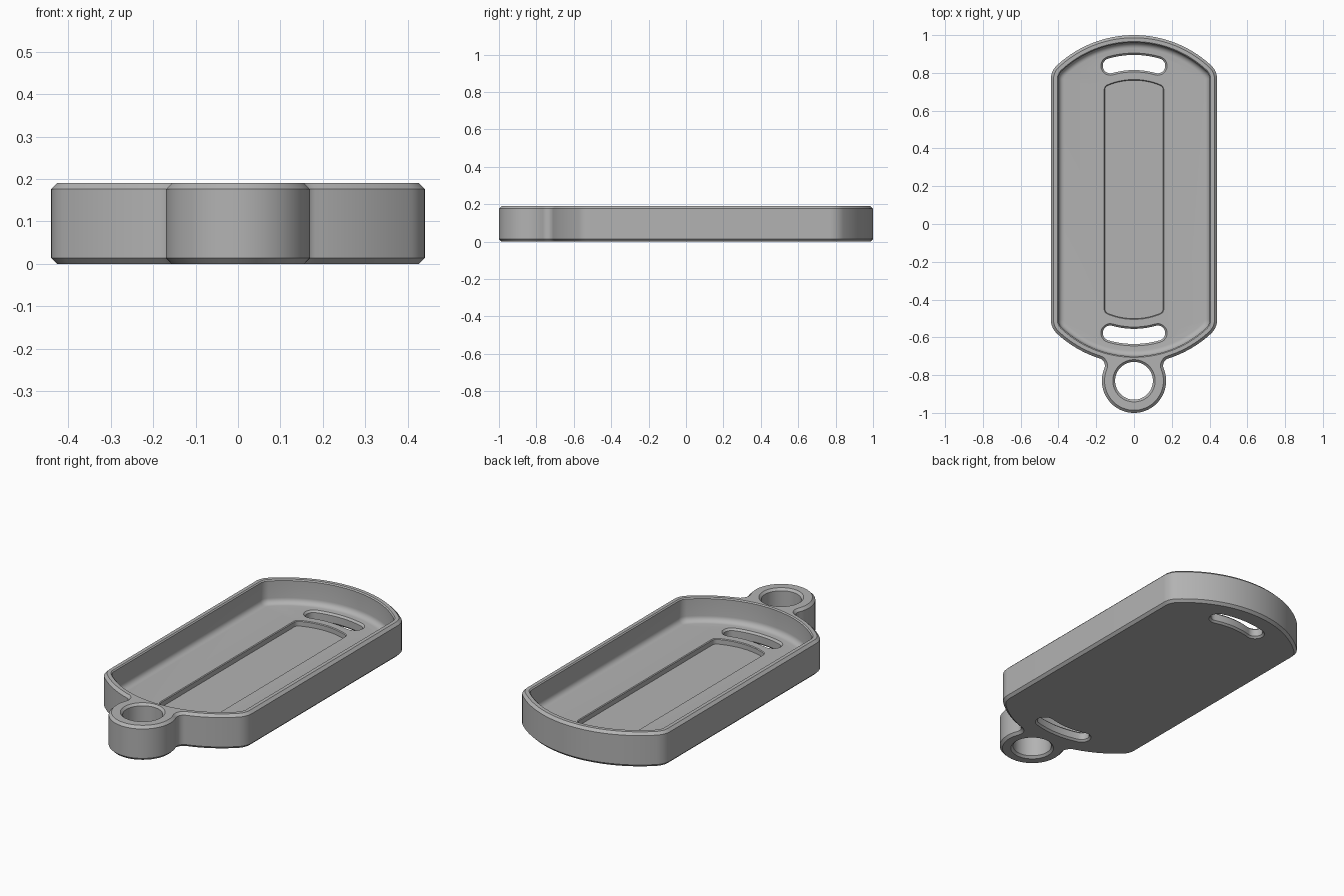
import bpy, bmesh
from math import sin, cos, radians, sqrt, atan2, pi

if "Cube" in bpy.data.objects:
    bpy.data.objects.remove(bpy.data.objects["Cube"])

TOP = 0.19        # overall height
FLOOR = 0.06      # tray floor level
MID_Y = 0.13      # symmetry line of the tray
ARC_Y = 0.4       # centre of the curved end
RING_Y, RING_R, HOLE_R = -0.83, 0.17, 0.1

grey = bpy.data.materials.new("grey plastic")
grey.use_nodes = True
grey.diffuse_color = (0.45, 0.45, 0.45, 1)
grey.node_tree.nodes["Principled BSDF"].inputs["Base Color"].default_value = (0.45, 0.45, 0.45, 1)


def arc(cx, cy, r, a0, a1, n):
    return [(cx + r * cos(a0 + (a1 - a0) * i / n), cy + r * sin(a0 + (a1 - a0) * i / n))
            for i in range(n + 1)]


def flip(points):
    return [(x, 2 * MID_Y - y) for x, y in points]


def mirror_x(half):
    return half + [(-x, y) for x, y in reversed(half) if x > 1e-5]


def half_end(radius, width, corner, d):
    """Right half of a curved end with a rounded corner, inset by d."""
    cx = width - corner
    cy = ARC_Y + sqrt((radius - corner) ** 2 - cx ** 2)
    a = atan2(cy - ARC_Y, cx)
    return (arc(0, ARC_Y, radius - d, pi / 2, a, 20)
            + arc(cx, cy, corner - d, a, 0, 10)[1:])


def panel(radius, width, corner):
    def outline(d):
        half = half_end(radius, width, corner, d)
        return mirror_x(half + flip(half)[::-1])
    return outline


def body_outline(d, blend=0.04):
    """Tray outline joined to the ring with a small blend."""
    body_r = 0.6
    low_y = 2 * MID_Y - ARC_Y
    dist = low_y - RING_Y
    a, b = body_r + blend, RING_R + blend
    t = (a * a - b * b + dist * dist) / (2 * dist)
    fx, fy = sqrt(a * a - t * t), low_y - t
    to_body = atan2(low_y - fy, -fx)
    to_ring = atan2(RING_Y - fy, -fx) + 2 * pi
    end = half_end(body_r, 0.44, 0.1, d)
    corner = flip(end[20:])[::-1]
    start = atan2(corner[-1][1] - low_y, corner[-1][0])
    half = (end + corner
            + arc(0, low_y, body_r - d, start, to_body - pi, 16)[1:]
            + arc(fx, fy, blend + d, to_body, to_ring, 10)[1:]
            + arc(0, RING_Y, RING_R - d, to_ring - pi, -pi / 2, 28)[1:])
    return mirror_x([(max(x, 0) if abs(x) > 1e-6 else 0, y) for x, y in half])


def slot_outline(d, mid=0.455, wide=0.05):
    a = radians(74)
    r = wide - d
    half = (arc(0, ARC_Y, mid + r, pi / 2, a, 8)
            + arc(mid * cos(a), ARC_Y + mid * sin(a), r, a, a - pi, 14)[1:]
            + arc(0, ARC_Y, mid - r, a, pi / 2, 8)[1:])
    return mirror_x(half)


def hole_outline(d):
    return mirror_x(arc(0, RING_Y, HOLE_R + 0.012 - d, pi / 2, -pi / 2, 32))


def loft(name, outline, levels):
    """Solid through the outline at each (inset, height) level."""
    bm = bmesh.new()
    loops = [[bm.verts.new((x, y, z)) for x, y in outline(d)] for d, z in levels]
    for low, high in zip(loops, loops[1:]):
        n = len(low)
        for i in range(n):
            j = (i + 1) % n
            bm.faces.new((low[i], low[j], high[j], high[i]))
    bm.faces.new(loops[0])
    bm.faces.new(loops[-1])
    bmesh.ops.recalc_face_normals(bm, faces=bm.faces)
    mesh = bpy.data.meshes.new(name)
    bm.to_mesh(mesh)
    bm.free()
    obj = bpy.data.objects.new(name, mesh)
    bpy.context.collection.objects.link(obj)
    mesh.materials.append(grey)
    return obj


def through(top, c):
    """Levels of a through cut with a chamfer c at both faces."""
    return [(0, -0.05), (0, 0), (c, c), (c, top - c), (0, top), (0, top + 0.05)]


# Solid tray and ring with chamfered rims
c = 0.014
tag = loft("tray_with_ring", body_outline, [(c, 0), (0, c), (0, TOP - c), (c, TOP)])

# Pocket with a rounded foot, recessed panel, slots and ring hole
wall, foot = 0.04, 0.03
steps = [radians(15 * k) for k in range(7)]
pocket_levels = [(wall + foot * (1 - sin(t)), FLOOR + foot * (1 - cos(t))) for t in steps]
pocket_levels += [(wall, TOP - 0.006), (wall - 0.006, TOP), (wall - 0.006, TOP + 0.05)]
cutters = [
    loft("pocket_cutter", panel(0.6, 0.44, 0.1), pocket_levels),
    loft("recess_cutter", panel(0.365, 0.158, 0.03),
         [(0.004, FLOOR - 0.03), (0.004, FLOOR - 0.004), (0, FLOOR), (0, FLOOR + 0.03)]),
    loft("back_slot_cutter", slot_outline, through(FLOOR, 0.01)),
    loft("front_slot_cutter", lambda d: flip(slot_outline(d)), through(FLOOR, 0.01)),
    loft("ring_hole_cutter", hole_outline, through(TOP, 0.012)),
]

bpy.ops.object.select_all(action="DESELECT")
tag.select_set(True)
bpy.context.view_layer.objects.active = tag
for cutter in cutters:
    cutter.hide_render = True
    mod = tag.modifiers.new("cut", "BOOLEAN")
    mod.operation, mod.solver, mod.object = "DIFFERENCE", "EXACT", cutter
    bpy.ops.object.modifier_apply(modifier=mod.name)
    bpy.data.objects.remove(cutter)

bpy.ops.object.shade_smooth_by_angle(angle=radians(30))
